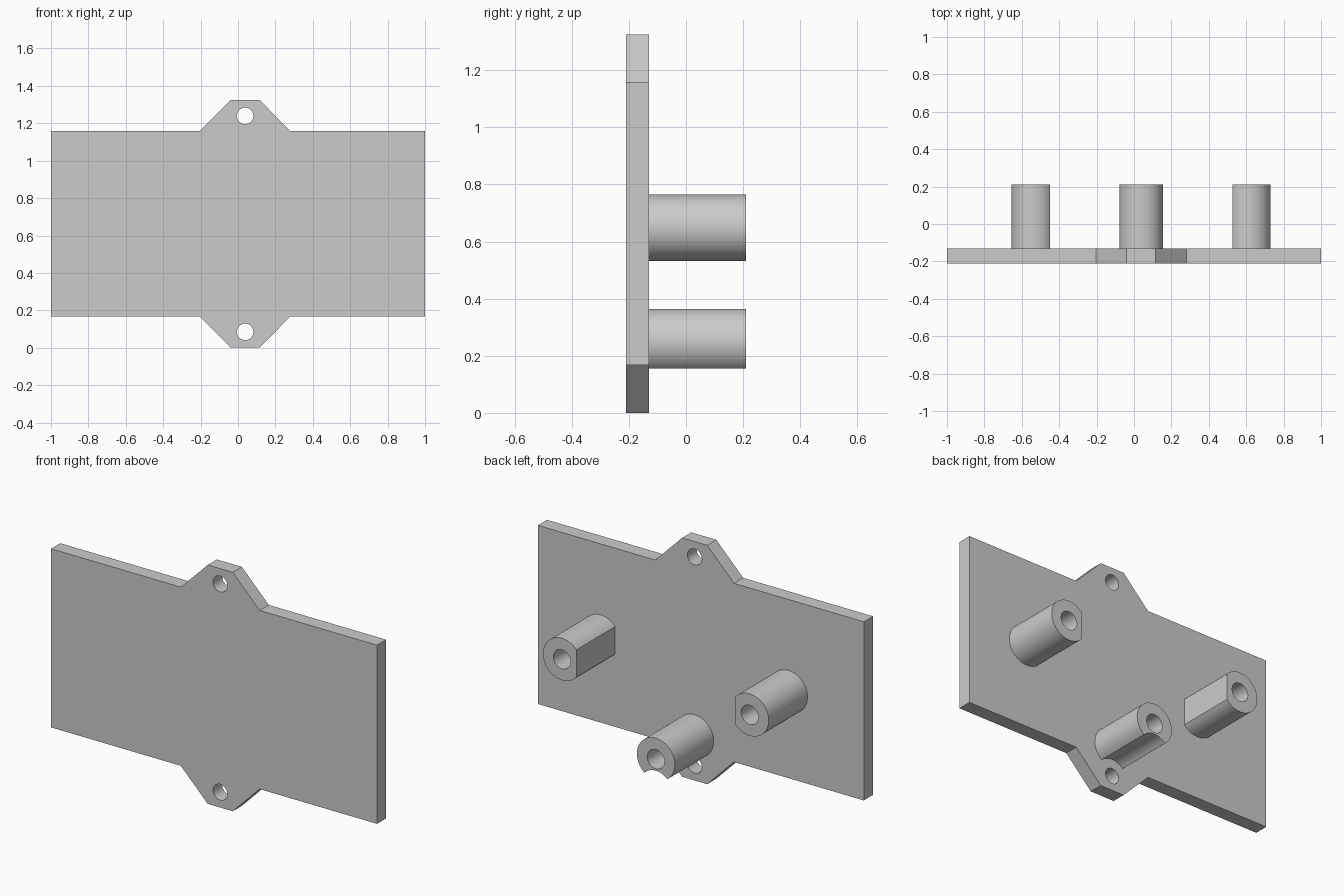
import bpy, bmesh, math

if "Cube" in bpy.data.objects:
    bpy.data.objects.remove(bpy.data.objects["Cube"], do_unlink=True)

BACK, FACE, TIP = -0.21, -0.13, 0.21     # plate front, plate back, post ends
CX = 0.038                               # axis of the tabs and posts
POST_R, BORE_R, SCREW_R, NOTCH_R = 0.1165, 0.053, 0.044, 0.099
SCREW_Z = (0.085, 1.24)

grey = bpy.data.materials.new("light grey")
grey.use_nodes = True
grey.diffuse_color = (0.6, 0.6, 0.6, 1)
grey.node_tree.nodes["Principled BSDF"].inputs["Base Color"].default_value = (0.6, 0.6, 0.6, 1)


def arc(cx, cz, r, start, end, steps=56):
    """Points along an arc, both ends included."""
    angles = [start + (end - start) * i / steps for i in range(steps + 1)]
    return [(cx + r * math.cos(a), cz + r * math.sin(a)) for a in angles]


def circle(cx, cz, r):
    return arc(cx, cz, r, 0, math.tau)[:-1]


def extrude_profile(name, loops, y0, y1):
    """Fill an outline with holes in the xz plane and extrude it along y."""
    bm = bmesh.new()
    for loop in loops:
        verts = [bm.verts.new((x, y0, z)) for x, z in loop]
        for a, b in zip(verts, verts[1:] + verts[:1]):
            bm.edges.new((a, b))
    bmesh.ops.triangle_fill(bm, edges=bm.edges[:], use_beauty=True, normal=(0, -1, 0))
    ext = bmesh.ops.extrude_face_region(bm, geom=bm.faces[:], use_keep_orig=True)
    moved = [v for v in ext["geom"] if isinstance(v, bmesh.types.BMVert)]
    bmesh.ops.translate(bm, verts=moved, vec=(0, y1 - y0, 0))
    bmesh.ops.recalc_face_normals(bm, faces=bm.faces[:])
    mesh = bpy.data.meshes.new(name)
    bm.to_mesh(mesh)
    bm.free()
    mesh.materials.append(grey)
    obj = bpy.data.objects.new(name, mesh)
    bpy.context.collection.objects.link(obj)
    bpy.ops.object.select_all(action='DESELECT')
    obj.select_set(True)
    bpy.context.view_layer.objects.active = obj
    bpy.ops.object.shade_smooth_by_angle(angle=math.radians(30))
    return obj


# Mounting plate with a screw tab above and below
low, high, top = 0.167, 1.158, 1.325
tab_wide, tab_narrow = 0.242, 0.077
plate = [(-1, low), (CX - tab_wide, low), (CX - tab_narrow, 0), (CX + tab_narrow, 0),
         (CX + tab_wide, low), (1, low), (1, high), (CX + tab_wide, high),
         (CX + tab_narrow, top), (CX - tab_narrow, top), (CX - tab_wide, high), (-1, high)]
extrude_profile("mounting_plate", [plate] + [circle(CX, z, SCREW_R) for z in SCREW_Z], BACK, FACE)

# Two upper posts, each with a flat facing the middle
flat = math.acos(0.0885 / POST_R)
for name, side in (("left_post", 1), ("right_post", -1)):
    cx, cz = CX + side * 0.576, 0.648
    turn = math.pi if side > 0 else 0
    outline = arc(cx, cz, POST_R, turn + flat, turn + math.tau - flat)
    extrude_profile(name, [outline, circle(cx, cz, BORE_R)], FACE, TIP)

# Lower post, hollowed underneath for clearance around the lower screw hole
cz = 0.248
gap = cz - SCREW_Z[0]
post_half = math.acos((gap**2 + POST_R**2 - NOTCH_R**2) / (2 * gap * POST_R))
notch_half = math.acos((gap**2 + NOTCH_R**2 - POST_R**2) / (2 * gap * NOTCH_R))
down, up = -math.pi / 2, math.pi / 2
outline = arc(CX, cz, POST_R, down + post_half, down + math.tau - post_half)
outline += arc(CX, SCREW_Z[0], NOTCH_R, up + notch_half, up - notch_half, 20)[1:-1]
extrude_profile("lower_post", [outline, circle(CX, cz, BORE_R)], FACE, TIP)
